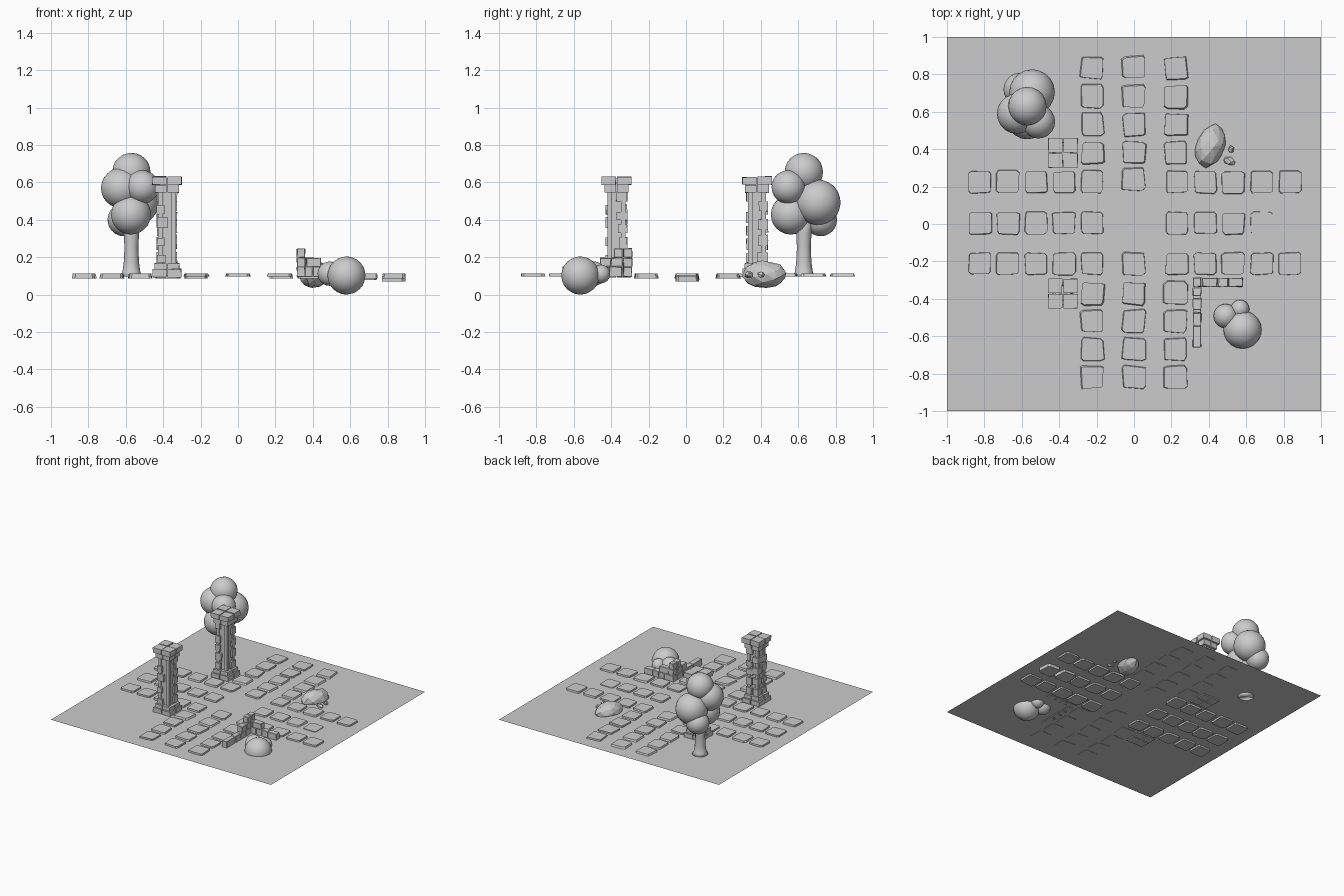
import bpy, bmesh, math, random
from mathutils import Vector, Matrix

if "Cube" in bpy.data.objects:
    bpy.data.objects.remove(bpy.data.objects["Cube"])

random.seed(7)
G = 0.1  # ground level


def finish(name, bm, smooth=False):
    bmesh.ops.recalc_face_normals(bm, faces=bm.faces)
    me = bpy.data.meshes.new(name)
    bm.to_mesh(me)
    bm.free()
    if smooth:
        me.polygons.foreach_set("use_smooth", [True] * len(me.polygons))
    ob = bpy.data.objects.new(name, me)
    bpy.context.collection.objects.link(ob)
    return ob


def block(bm, x0, x1, y0, y1, z0, z1, jit=0.0):
    verts = bmesh.ops.create_cube(bm, size=1)["verts"]
    lo, hi = (x0, y0, z0), (x1, y1, z1)
    for v in verts:
        v.co = Vector([(lo[i] if v.co[i] < 0 else hi[i]) + random.uniform(-jit, jit)
                       for i in range(3)])


def bevel(ob, width):
    m = ob.modifiers.new("bevel", "BEVEL")
    m.width, m.segments = width, 1


def ball(bm, x, y, z, r):
    bmesh.ops.create_icosphere(bm, subdivisions=3, radius=r,
                               matrix=Matrix.Translation((x, y, z)))


def stone(bm, centre, radii, turn, count):
    # faceted stone: hull of points spread over an ellipsoid
    tmp = []
    for i in range(count):
        h = 1 - 2 * (i + 0.5) / count
        a = i * 2.39996 + random.uniform(-0.3, 0.3)
        w = math.sqrt(1 - h * h)
        p = Vector((w * math.cos(a) * radii[0], w * math.sin(a) * radii[1], h * radii[2]))
        p = Matrix.Rotation(turn, 3, 'Z') @ (p * random.uniform(0.95, 1.04))
        tmp.append(bm.verts.new(p + Vector(centre)))
    res = bmesh.ops.convex_hull(bm, input=tmp)
    loose = [v for v in res["geom_interior"] if isinstance(v, bmesh.types.BMVert)]
    bmesh.ops.delete(bm, geom=loose, context='VERTS')


# ground sheet
bm = bmesh.new()
bmesh.ops.create_grid(bm, x_segments=1, y_segments=1, size=1,
                      matrix=Matrix.Translation((0, 0, G)))
finish("ground", bm)


# paving slabs with uneven outlines
def slab(bm, x, y, z0, z1, rough):
    h, c = 0.06, 0.012
    ring = []
    for sx, sy in ((1, 1), (-1, 1), (-1, -1), (1, -1)):
        a, b = (sx * h, sy * (h - c)), (sx * (h - c), sy * h)
        ring += [a, b] if sx * sy > 0 else [b, a]
    ring = [(px + random.uniform(-rough, rough), py + random.uniform(-rough, rough))
            for px, py in ring]
    lean = random.uniform(-0.004, 0.004)
    top = [bm.verts.new((x + px * 0.96, y + py * 0.96, z1)) for px, py in ring]
    bot = [bm.verts.new((x + px * 1.02 + lean, y + py * 1.02 - lean, z0)) for px, py in ring]
    bm.faces.new(top)
    bm.faces.new(bot[::-1])
    for i in range(8):
        j = (i + 1) % 8
        bm.faces.new((top[j], top[i], bot[i], bot[j]))


bm = bmesh.new()
for y in (0.225, 0.005, -0.212):
    for x in (-0.823, -0.674, -0.524, -0.374, -0.223, 0.23, 0.38, 0.53, 0.684, 0.834):
        sink = {0.684: 0.008, 0.834: 0.014}.get(x, 0) if y == 0.005 else 0
        slab(bm, x, y, 0.085 - sink, 0.113 - sink, 0.004)
finish("cross_path_slabs", bm)

bm = bmesh.new()
for x in (-0.223, 0, 0.223):
    for y in (0.835, 0.682, 0.532, 0.382, -0.37, -0.52, -0.67, -0.82):
        slab(bm, x, y, 0.097, 0.113, 0.006)
for y in (0.235, -0.217):
    slab(bm, 0, y, 0.097, 0.113, 0.006)
finish("long_path_slabs", bm)


# pillars: quartered base and capital tiers around a panelled shaft
def pillar(name, cx, cy):
    bm = bmesh.new()
    tiers = ((0.077, 0.092, 0.137), (0.066, 0.137, 0.165),
             (0.064, 0.545, 0.588), (0.079, 0.588, 0.63))
    for half, z0, z1 in tiers:
        for sx in (-1, 1):
            for sy in (-1, 1):
                xs = sorted((sx * 0.003, sx * half))
                ys = sorted((sy * 0.003, sy * half))
                d = random.uniform(-0.003, 0.003)
                block(bm, cx + xs[0], cx + xs[1], cy + ys[0], cy + ys[1], z0, z1 + d, 0.001)
    block(bm, cx - 0.04, cx + 0.04, cy - 0.04, cy + 0.04, 0.1, 0.62)
    for sx in (-1, 1):
        for sy in (-1, 1):
            xs = sorted((sx * 0.025, sx * 0.049))
            ys = sorted((sy * 0.025, sy * 0.049))
            block(bm, cx + xs[0], cx + xs[1], cy + ys[0], cy + ys[1], 0.16, 0.55)
    # projecting corner bricks
    for sx, sy in ((1, 1), (-1, 1), (-1, -1)):
        z = 0.17
        while z < 0.5:
            t = random.uniform(0.04, 0.06)
            xs = sorted((sx * random.uniform(-0.005, 0.015), sx * 0.054))
            ys = sorted((sy * random.uniform(-0.005, 0.015), sy * 0.058))
            block(bm, cx + xs[0], cx + xs[1], cy + ys[0], cy + ys[1], z, z + t, 0.002)
            z += t + random.uniform(0.015, 0.06)
    finish(name, bm)


pillar("pillar_back", -0.38, 0.38)
pillar("pillar_front", -0.38, -0.372)

# ruined corner wall: brick courses shrinking upward
bm = bmesh.new()
courses = (
    (0.095, 0.15, (0.315, 0.40, 0.45, 0.505, 0.583), (-0.34, -0.41, -0.475, -0.545, -0.66)),
    (0.15, 0.198, (0.315, 0.365, 0.445), (-0.34, -0.40, -0.46)),
    (0.198, 0.247, (0.315, 0.36), (-0.34, -0.385)),
)
for z0, z1, xs, ys in courses:
    for a, b in zip(xs, xs[1:]):
        block(bm, a + 0.001, b - 0.001, -0.335, -0.288, z0, z1 - 0.001, 0.002)
    for a, b in zip(ys, ys[1:]):
        block(bm, 0.315, 0.359, b + 0.001, a - 0.001, z0, z1 - 0.001, 0.002)
bevel(finish("ruined_wall", bm), 0.002)

# boulder and chips
bm = bmesh.new()
stone(bm, (0.408, 0.415, 0.108), (0.078, 0.123, 0.074), -0.32, 44)
finish("boulder", bm)
bm = bmesh.new()
stone(bm, (0.52, 0.40, 0.106), (0.016, 0.022, 0.018), 0, 14)
stone(bm, (0.51, 0.337, 0.106), (0.035, 0.025, 0.02), -0.5, 14)
finish("stone_chips", bm)

# tree trunk: lathed rings
bm = bmesh.new()
profile = ((0.062, 0.098), (0.048, 0.12), (0.041, 0.17), (0.037, 0.25), (0.041, 0.33), (0.046, 0.42))
rings = []
for r, z in profile:
    rings.append([bm.verts.new((-0.57 + r * math.cos(a * math.tau / 12),
                                0.63 + r * math.sin(a * math.tau / 12), z)) for a in range(12)])
for lo, hi in zip(rings, rings[1:]):
    for i in range(12):
        j = (i + 1) % 12
        bm.faces.new((lo[i], lo[j], hi[j], hi[i]))
bm.faces.new(rings[0])
bm.faces.new(rings[-1])
finish("tree_trunk", bm, True)

# tree foliage
bm = bmesh.new()
for b in ((-0.57, 0.63, 0.655, 0.103), (-0.545, 0.705, 0.493, 0.122), (-0.512, 0.547, 0.575, 0.09),
          (-0.625, 0.59, 0.57, 0.108), (-0.572, 0.56, 0.428, 0.107), (-0.61, 0.72, 0.4, 0.088)):
    ball(bm, *b)
finish("tree_foliage", bm, True)

# bush
bm = bmesh.new()
for b in ((0.58, -0.565, 0.102, 0.102), (0.49, -0.492, 0.112, 0.065), (0.567, -0.455, 0.11, 0.05)):
    ball(bm, *b)
finish("bush", bm, True)
